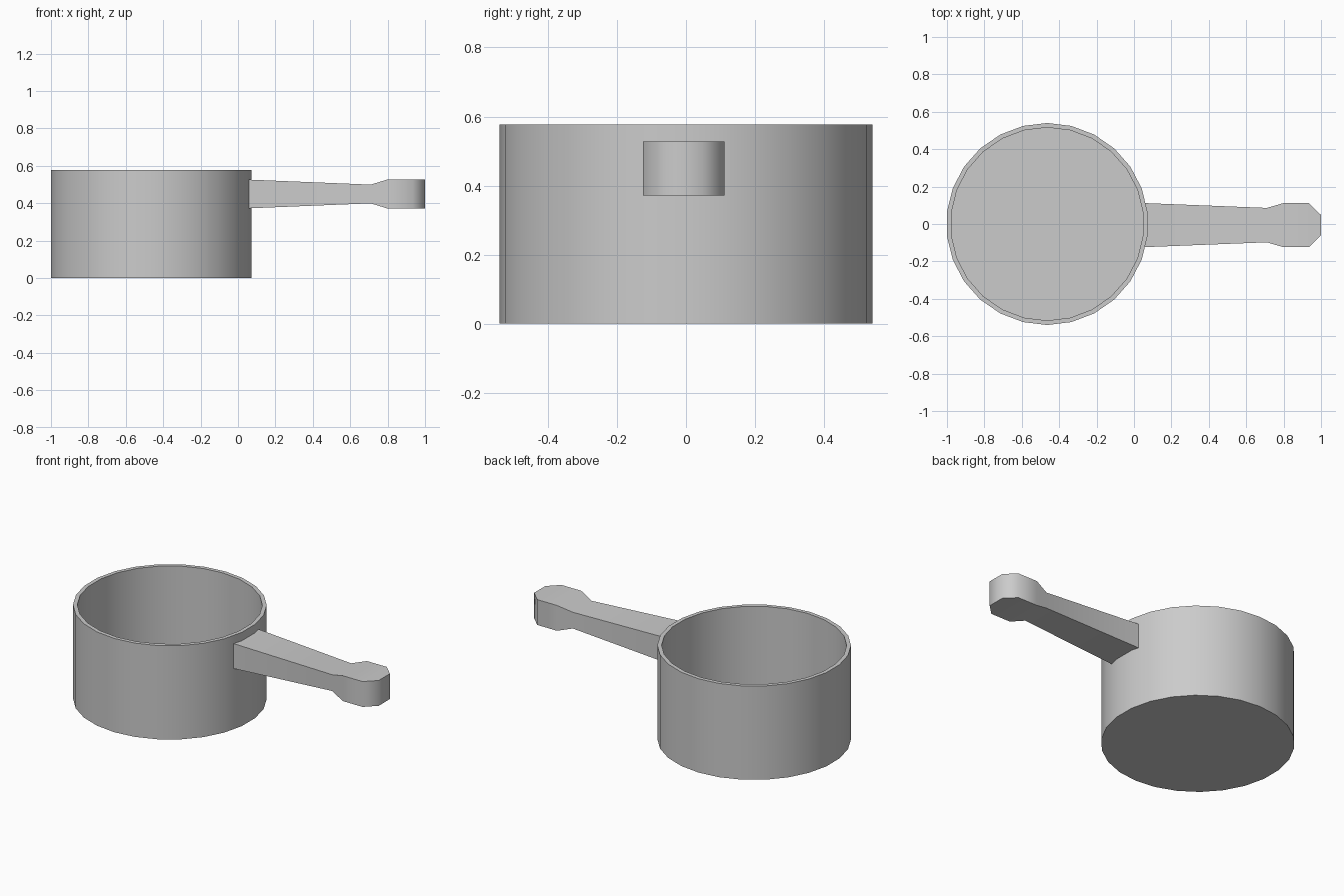
import bpy, bmesh, math

if "Cube" in bpy.data.objects:
    bpy.data.objects.remove(bpy.data.objects["Cube"], do_unlink=True)

grey = bpy.data.materials.new("plain_grey")
grey.use_nodes = True
grey.diffuse_color = (0.6, 0.6, 0.6, 1)
grey.node_tree.nodes["Principled BSDF"].inputs["Base Color"].default_value = (0.6, 0.6, 0.6, 1)


def finish(name, bm, angle):
    bmesh.ops.recalc_face_normals(bm, faces=bm.faces)
    mesh = bpy.data.meshes.new(name)
    bm.to_mesh(mesh)
    bm.free()
    mesh.materials.append(grey)
    obj = bpy.data.objects.new(name, mesh)
    bpy.context.collection.objects.link(obj)
    bpy.ops.object.select_all(action='DESELECT')
    obj.select_set(True)
    bpy.context.view_layer.objects.active = obj
    bpy.ops.object.shade_smooth_by_angle(angle=math.radians(angle))
    return obj


def loft(bm, rings):
    """Skin consecutive closed rings of points and cap both ends."""
    loops = [[bm.verts.new(p) for p in ring] for ring in rings]
    for a, b in zip(loops, loops[1:]):
        for i in range(len(a)):
            j = (i + 1) % len(a)
            bm.faces.new((a[i], a[j], b[j], b[i]))
    bm.faces.new(loops[0])
    bm.faces.new(loops[-1])


# Pan: outer wall, rim, inner wall and floor from one stepped profile
SIDES, CENTRE_X = 26, -0.464


def circle(r, z):
    steps = [math.pi / 2 + math.tau * i / SIDES for i in range(SIDES)]
    return [(CENTRE_X + r * math.cos(a), r * math.sin(a), z) for a in steps]


bm = bmesh.new()
loft(bm, [circle(r, z) for r, z in ((0.54, 0), (0.54, 0.577), (0.516, 0.577), (0.516, 0.024))])
finish("pan", bm, 30)

# Handle: tapering bar with a narrow waist and a chamfered grip end
MID_Y, MID_Z = -0.006, 0.449
stations = ((0.05, 0.118, 0.077), (0.71, 0.092, 0.05), (0.8, 0.118, 0.078),
            (0.935, 0.118, 0.078), (1.0, 0.054, 0.078))
bm = bmesh.new()
loft(bm, [[(x, MID_Y + sy * w, MID_Z + sz * h)
           for sy, sz in ((-1, -1), (1, -1), (1, 1), (-1, 1))] for x, w, h in stations])
finish("handle", bm, 50)
